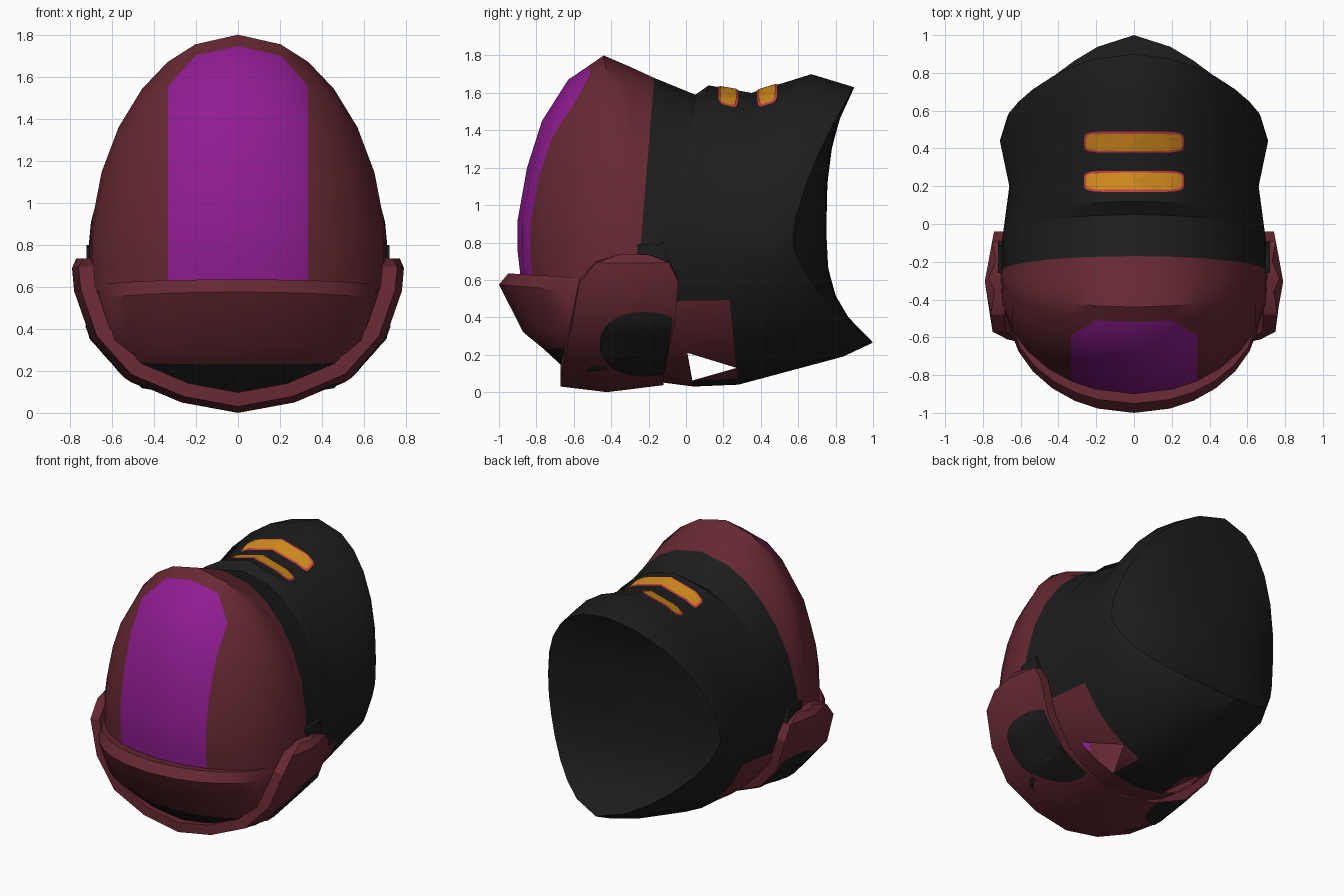
import bpy, bmesh, math
from mathutils import Vector
from mathutils.bvhtree import BVHTree

if "Cube" in bpy.data.objects:
    bpy.data.objects.remove(bpy.data.objects["Cube"])


def material(name, rgb):
    m = bpy.data.materials.new(name)
    m.diffuse_color = (*rgb, 1)
    m.use_nodes = True
    m.node_tree.nodes["Principled BSDF"].inputs["Base Color"].default_value = m.diffuse_color
    return m


MAROON = material("maroon", (0.135, 0.022, 0.032))
PURPLE = material("purple", (0.28, 0.012, 0.29))
BLACK = material("black", (0.012, 0.012, 0.012))
ORANGE = material("orange", (0.65, 0.26, 0.012))
RED = material("red", (0.56, 0.05, 0.055))

# Column positions shared by every arch, as fractions of its half width
HALF = [1, .69 / .7, .64 / .7, .56 / .7, .45 / .7, .33 / .7, .2 / .7]
COLS = [-f for f in HALF] + [0] + HALF[::-1]


def arch(apex, end, w, power=1.0, p=2.0):
    """Superelliptic arch from left end over the apex to right end; apex, end = (y, z)."""
    pts = []
    for f in COLS:
        s = max(0, 1 - abs(f) ** p) ** (1 / p)
        t = s ** power
        pts.append((f * w, end[0] + (apex[0] - end[0]) * t, end[1] + (apex[1] - end[1]) * s))
    return pts


def ring(top, side, bottom, w, bend_up, bend_low, p_up=2.0, p_low=2.0):
    return arch(top, side, w, bend_up, p_up) + arch(bottom, side, w, bend_low, p_low)[::-1][1:-1]


def loft(name, rows, mats, rule=None, wrap=False, caps=False, angle=40):
    """Skin rows of points; rule(i, j) gives [(corner indices, material index)]."""
    bm = bmesh.new()
    vs = [[bm.verts.new(p) for p in r] for r in rows]
    n = len(rows[0])
    for i in range(len(rows) - 1):
        for j in range(n if wrap else n - 1):
            k = (j + 1) % n
            quad = (vs[i][j], vs[i][k], vs[i + 1][k], vs[i + 1][j])
            for corners, mi in (rule(i, j) if rule else [((0, 1, 2, 3), 0)]):
                bm.faces.new([quad[c] for c in corners]).material_index = mi
    if caps:
        bm.faces.new(vs[0])
        bm.faces.new(vs[-1])
    bmesh.ops.remove_doubles(bm, verts=bm.verts, dist=1e-5)
    bmesh.ops.recalc_face_normals(bm, faces=bm.faces)
    me = bpy.data.meshes.new(name)
    bm.to_mesh(me)
    bm.free()
    for m in mats:
        me.materials.append(m)
    me.shade_smooth()
    me.set_sharp_from_angle(angle=math.radians(angle))
    ob = bpy.data.objects.new(name, me)
    bpy.context.collection.objects.link(ob)
    return ob


FULL = (0, 1, 2, 3)

# Dome shell with purple visor and black rear edge
dome_rows = [
    arch((-.88, .58), (-.35, .58), .705), arch((-.90, .75), (-.33, .66), .705),
    arch((-.90, .92), (-.33, .69), .705), arch((-.85, 1.20), (-.32, .70), .705),
    arch((-.77, 1.45), (-.31, .70), .705), arch((-.63, 1.67), (-.30, .70), .705),
    arch((-.52, 1.745), (-.28, .70), .705), arch((-.44, 1.80), (-.27, .70), .71),
    arch((-.30, 1.74), (-.26, .70), .705), arch((-.17, 1.68), (-.25, .70), .705),
    arch((.05, 1.59), (-.15, .80), .70, .5, 1.9)]


def dome_rule(i, j):
    if i == 9:
        return [(FULL, 2)]
    if (i < 5 and 5 <= j <= 8) or (i == 5 and j in (6, 7)):
        return [(FULL, 1)]
    if i == 5 and j == 5:
        return [((0, 1, 2), 1), ((0, 2, 3), 0)]
    if i == 5 and j == 8:
        return [((0, 1, 3), 1), ((1, 2, 3), 0)]
    return [(FULL, 0)]


loft("dome_shell", dome_rows, [MAROON, PURPLE, BLACK], dome_rule, angle=50)

# Rear collar with flared rim, lower side vents and maroon patches
collar_rows = [
    ring((.05, 1.59), (-.15, .80), (-.50, .10), .70, .5, 1, 1.9),
    ring((.12, 1.64), (-.10, .80), (.04, .03), .70, .55, 1, 1.8),
    ring((.35, 1.60), (.20, .80), (.28, .04), .66, .8, 1, 1.75),
    ring((.67, 1.70), (.44, .80), (.84, .19), .71, 1.2, 1.6, 1.75, 1.75),
    ring((.90, 1.63), (.57, .82), (1.0, .265), .67, 1.5, 1.7, 1.9, 1.6)]


def collar_rule(i, j):
    k = j - 14
    if i == 1 and k in (4, 8):
        return [((0, 2, 3), 1)]
    if i == 1 and k in (5, 9):
        return [((1, 2, 3), 1)]
    patch = (i == 1 and k in (2, 3, 10, 11)) or (i == 0 and 2 <= k <= 11)
    return [(FULL, 1 if patch else 0)]


collar = loft("rear_collar", collar_rows, [BLACK, MAROON], collar_rule, wrap=True, angle=35)

# Recessed panel closing the rear opening
rim = [Vector(p) for p in collar_rows[-1]]
mid = Vector((0, .75, .86))
panel = []
for r in (1, .8, .6, .35, .001):
    row = []
    for p in rim:
        q = mid.lerp(p, r)
        q.y = mid.y + (p.y - mid.y) * r ** 3
        row.append(q)
    panel.append(row)
loft("rear_panel", panel, [BLACK], wrap=True, angle=60)

# Chin guard with lip, black underneath
chin_rows = [
    arch((-.87, .625), (-.42, .60), .62), arch((-.95, .635), (-.45, .605), .66),
    arch((-1.0, .575), (-.45, .53), .67), arch((-.87, .32), (-.45, .36), .64),
    arch((-.76, .23), (-.45, .25), .57), arch((-.62, .10), (-.42, .12), .46)]
loft("chin_guard", chin_rows, [MAROON, BLACK],
     lambda i, j: [(FULL, 1 if i == 4 else 0)], angle=30)

# Jaw band: U-shaped strap from ear to ear; stations are x, z, front y, back y
half_band = [(.77, .735, -.36, -.20), (.79, .69, -.48, -.09), (.78, .58, -.57, -.04),
             (.70, .35, -.61, -.06), (.53, .16, -.65, -.10), (.27, .05, -.67, -.12)]
stations = half_band + [(0, 0, -.67, -.12)] + [(-x, z, f, b) for x, z, f, b in half_band[::-1]]
band_rows = []
for x, z, f, b in stations:
    section = [(.96, f), (1, f * .55 + b * .45), (.95, b), (.87, b), (.87, f)]
    band_rows.append([(x * s, y, .75 + (z - .75) * s) for s, y in section])
band = loft("jaw_band", band_rows, [MAROON], wrap=True, caps=True, angle=30)

# Black ear blocks joining dome, collar and jaw band
for label, side in (("right", 1), ("left", -1)):
    loft(label + "_ear_block", [[(side * x, -.26, .52), (side * x, -.05, .52),
                                 (side * x, -.12, .80), (side * x, -.26, .79)]
                                for x in (.60, .72)], [BLACK], wrap=True, caps=True)


def decal(name, target, axis, center, size, power, mat, lift, limit=None):
    """Thin rounded plate projected on to target from above ('z') or a side (+1/-1)."""
    tree = BVHTree.FromPolygons([v.co for v in target.data.vertices],
                                [p.vertices[:] for p in target.data.polygons])
    n, rows = 48, []
    for r in (.001, .2, .4, .6, .8, 1):
        row = []
        for a in range(n):
            c, s = math.cos(math.tau * a / n), math.sin(math.tau * a / n)
            u = center[0] + r * size[0] * math.copysign(abs(c) ** power, c)
            v = center[1] + r * size[1] * math.copysign(abs(s) ** power, s)
            if limit:
                u = min(u, limit(v))
            for nudge in (0, .001, -.001, .003):
                if axis == 'z':
                    start, d = Vector((u + nudge, v + nudge, 3)), Vector((0, 0, -1))
                else:
                    start, d = Vector((3 * axis, u - abs(nudge), v + nudge)), Vector((-axis, 0, 0))
                hit, normal, _, _ = tree.ray_cast(start, d)
                if hit and (axis == 'z' or hit.x * axis > 0):
                    break
            if normal.dot(d) > 0:
                normal = -normal
            row.append(hit + normal * lift)
        rows.append(row)
    loft(name, rows, [mat], wrap=True, angle=60)


# Two bordered stripes on top of the collar
for label, y in (("front", .225), ("rear", .435)):
    decal(label + "_stripe_border", collar, 'z', (0, y), (.262, .056), .35, RED, .004)
    decal(label + "_stripe", collar, 'z', (0, y), (.25, .045), .35, ORANGE, .008)

# Black oval patches on the jaw band sides, cut straight at the band's rear edge
for label, side in (("right", 1), ("left", -1)):
    decal(label + "_jaw_patch", band, side, (-.22, .26), (.24, .17), .9, BLACK, .006,
          lambda z: -.13 + .15 * min(z, .38))
